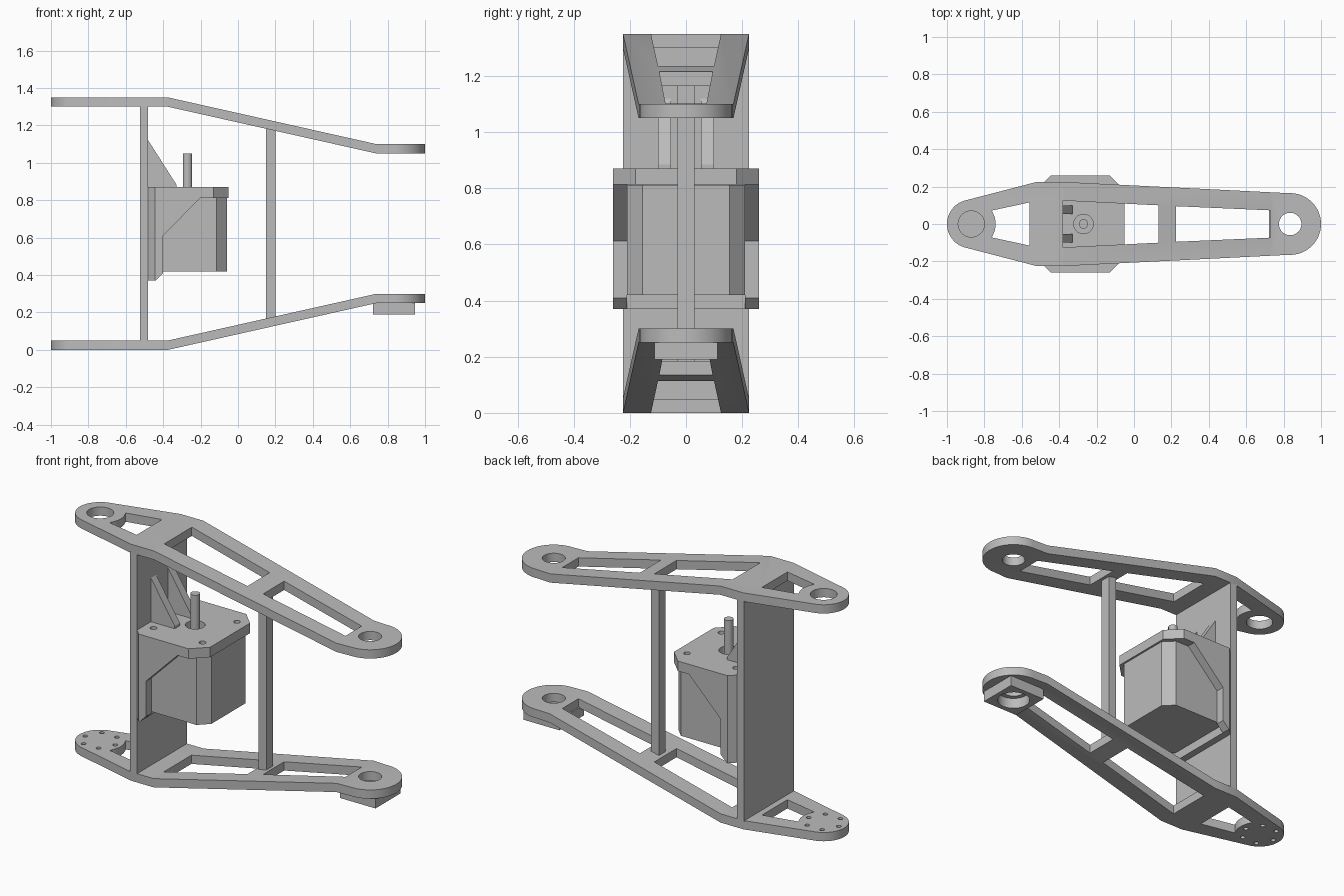
import bpy
import bmesh
from math import sin, cos, radians, pi
from mathutils import Matrix, Vector

if "Cube" in bpy.data.objects:
    bpy.data.objects.remove(bpy.data.objects["Cube"])

grey = bpy.data.materials.new("plain grey")
grey.use_nodes = True
COLOUR = (0.5, 0.5, 0.5, 1)
grey.diffuse_color = COLOUR
grey.node_tree.nodes["Principled BSDF"].inputs["Base Color"].default_value = COLOUR

ROOF = 1.35          # overall height
LEFT_END = -0.87     # pivot centres along x
RIGHT_END = 0.835


def prism(name, points, low, high, axis="Z"):
    """Extrude a 2D outline: (x, y) along z, or (x, z) along y."""
    def place(p, d):
        return (p[0], p[1], d) if axis == "Z" else (p[0], d, p[1])
    bm = bmesh.new()
    face = bm.faces.new([bm.verts.new(place(p, low)) for p in points])
    new = bmesh.ops.extrude_face_region(bm, geom=[face])["geom"]
    shift = Vector(place((0, 0), high - low))
    bmesh.ops.translate(bm, vec=shift, verts=[v for v in new if isinstance(v, bmesh.types.BMVert)])
    bmesh.ops.recalc_face_normals(bm, faces=bm.faces)
    mesh = bpy.data.meshes.new(name)
    bm.to_mesh(mesh)
    bm.free()
    mesh.materials.append(grey)
    obj = bpy.data.objects.new(name, mesh)
    bpy.context.collection.objects.link(obj)
    return obj


def box(name, x, y, z):
    return prism(name, [(x[0], y[0]), (x[1], y[0]), (x[1], y[1]), (x[0], y[1])], *z)


def arc(cx, r, start, end, steps):
    angles = [radians(start + (end - start) * i / steps) for i in range(steps + 1)]
    return [(cx + r * cos(a), r * sin(a)) for a in angles]


def cylinder(name, x, y, r, low, high, sides=40):
    ring = [(x + r * cos(2 * pi * i / sides), y + r * sin(2 * pi * i / sides)) for i in range(sides)]
    return prism(name, ring, low, high)


def combine(target, cutters, operation="DIFFERENCE"):
    """Apply boolean cuts and remove the cutters."""
    for cutter in cutters:
        mod = target.modifiers.new("cut", "BOOLEAN")
        mod.solver = "EXACT"
        mod.operation = operation
        mod.object = cutter
    bpy.context.view_layer.update()
    graph = bpy.context.evaluated_depsgraph_get()
    mesh = bpy.data.meshes.new_from_object(target.evaluated_get(graph))
    target.modifiers.clear()
    target.data = mesh
    for cutter in cutters:
        bpy.data.objects.remove(cutter)


def mirrored(points):
    """Close a half outline by reflecting it across y = 0."""
    return points + [(x, -y) for x, y in reversed(points)]


def arm(name, upper):
    # bent side profile, trimmed by the plan outline
    top = [(-1.1, ROOF), (-0.375, ROOF), (0.74, 1.1), (1.1, 1.1)]
    side = top + [(x, z - 0.05) for x, z in reversed(top)]
    if not upper:
        side = [(x, ROOF - z) for x, z in side]
    body = prism(name, side, -0.4, 0.4, "Y")
    right = arc(RIGHT_END, 0.165, -93, 93, 32)
    left = arc(LEFT_END, 0.13, 107, 253, 24)
    plan = right + [(-0.38, 0.225), (-0.52, 0.225)] + left + [(-0.52, -0.225), (-0.38, -0.225)]
    combine(body, [prism("plan", plan, -1, 2)], "INTERSECT")

    # lightening windows and pivot holes
    lobe = [(-0.56, 0.115), (-0.76, 0.072)] + arc(LEFT_END, 0.13, 25, -25, 10) + [(-0.76, -0.072), (-0.56, -0.115)]
    cuts = [
        prism("window", lobe, -1, 2),
        prism("window", mirrored([(-0.38, 0.125), (0.13, 0.1)]), -1, 2),
        prism("window", mirrored([(0.225, 0.095), (0.73, 0.073)]), -1, 2),
        cylinder("pivot", RIGHT_END, 0, 0.06, -1, 2),
    ]
    if upper:
        cuts.append(cylinder("pivot", LEFT_END, 0, 0.07, -1, 2))
    else:
        for i in range(6):
            a = i * pi / 3
            cuts.append(cylinder("bolt", LEFT_END + 0.095 * cos(a), 0.095 * sin(a), 0.013, -1, 2, 16))
    combine(body, cuts)
    return body


upper_arm = arm("upper_arm", True)
lower_arm = arm("lower_arm", False)

# uprights between the arms
box("back_wall", (-0.525, -0.48), (-0.225, 0.225), (0.045, 1.305))
box("post", (0.15, 0.2), (-0.03, 0.03), (0.16, 1.19))

# bearing holder under the lower arm
holder = box("bearing_holder", (0.722, 0.947), (-0.112, 0.112), (0.19, 0.25))
combine(holder, [cylinder("bore", RIGHT_END, 0, 0.085, 0, 0.5)])

# motor bracket
MOTOR = -0.27
plate_outline = mirrored([(-0.48, 0.225), (-0.445, 0.26), (-0.13, 0.26), (-0.05, 0.18)])
plate = prism("bracket_top", plate_outline, 0.813, 0.87)
holes = [cylinder("shaft_hole", MOTOR, 0, 0.052, 0.7, 1)]
for sx in (-1, 1):
    for sy in (-1, 1):
        holes.append(cylinder("screw_hole", MOTOR + 0.155 * sx, 0.155 * sy, 0.018, 0.7, 1, 16))
combine(plate, holes)
back_outline = mirrored([(-0.48, 0.225), (-0.445, 0.26), (-0.44, 0.26)])
prism("bracket_back", back_outline, 0.37, 0.813)
cheek = [(-0.44, 0.37), (-0.4, 0.41), (-0.4, 0.612), (-0.2, 0.813), (-0.44, 0.813)]
rib = [(-0.48, 0.87), (-0.33, 0.87), (-0.33, 0.885), (-0.48, 1.12)]
for side_name, s in (("left", 1), ("right", -1)):
    prism(side_name + "_cheek", cheek, 0.21 * s, 0.26 * s, "Y")
    prism(side_name + "_rib", rib, 0.053 * s, 0.1 * s, "Y")

# motor with chamfered corners and its shaft
motor_outline = mirrored([(-0.445, 0.175), (-0.41, 0.21), (-0.115, 0.21), (-0.06, 0.155)])
prism("motor_body", motor_outline, 0.42, 0.812)
shaft = cylinder("motor_shaft", MOTOR, 0, 0.025, 0.81, 1.05, 24)

# smooth the round walls, keep the edges sharp
bpy.ops.object.select_all(action="DESELECT")
for obj in (upper_arm, lower_arm, holder, plate, shaft):
    obj.select_set(True)
bpy.context.view_layer.objects.active = upper_arm
bpy.ops.object.shade_smooth_by_angle(angle=radians(25))
